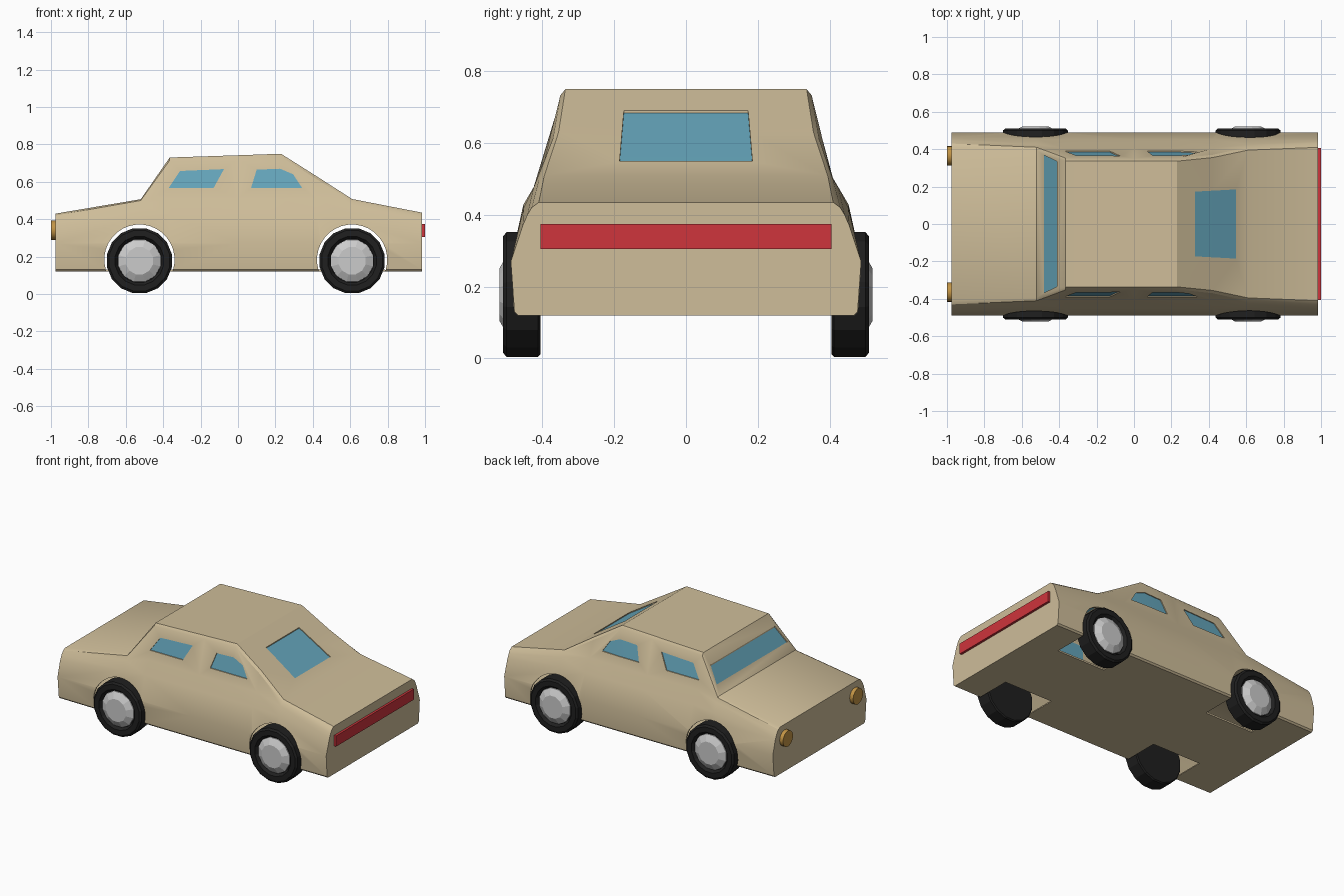
import bpy, bmesh
from math import cos, sin, pi, radians

if "Cube" in bpy.data.objects:
    bpy.data.objects.remove(bpy.data.objects["Cube"])


def material(name, rgb):
    m = bpy.data.materials.new(name)
    m.diffuse_color = (*rgb, 1)
    m.use_nodes = True
    m.node_tree.nodes["Principled BSDF"].inputs["Base Color"].default_value = m.diffuse_color
    return m


CREAM = material("cream paint", (0.62, 0.51, 0.32))
BLUE = material("blue glass", (0.13, 0.38, 0.50))
RED = material("red lamp", (0.62, 0.035, 0.045))
AMBER = material("amber lamp", (0.55, 0.30, 0.06))
BLACK = material("black rubber", (0.014, 0.014, 0.014))


def loft(bm, rings):
    """Skin a list of equal-length closed rings and cap both ends."""
    rows = [[bm.verts.new(p) for p in ring] for ring in rings]
    n = len(rows[0])
    for a, b in zip(rows, rows[1:]):
        for i in range(n):
            bm.faces.new((a[i], a[(i + 1) % n], b[(i + 1) % n], b[i]))
    bm.faces.new(rows[0])
    bm.faces.new(rows[-1])


def finish(bm, name, mat=None):
    bmesh.ops.recalc_face_normals(bm, faces=bm.faces)
    me = bpy.data.meshes.new(name)
    bm.to_mesh(me)
    bm.free()
    ob = bpy.data.objects.new(name, me)
    bpy.context.collection.objects.link(ob)
    if mat:
        me.materials.append(mat)
    return ob


def lathe(profile, sides, x, z, sign):
    """Rings of (radius, y) about an axis parallel to y."""
    return [[(x + r * sin(2 * pi * (i + 0.5) / sides), sign * y,
              z + r * cos(2 * pi * (i + 0.5) / sides)) for i in range(sides)]
            for r, y in profile]


def boolean(ob, cutter, op):
    m = ob.modifiers.new("cut", 'BOOLEAN')
    m.object, m.operation, m.solver = cutter, op, 'EXACT'


def apply_all(ob):
    bpy.context.view_layer.update()
    dg = bpy.context.evaluated_depsgraph_get()
    me = bpy.data.meshes.new_from_object(ob.evaluated_get(dg))
    ob.modifiers.clear()
    ob.data = me


def smooth(ob, angle):
    ob.data.shade_smooth()
    ob.data.set_sharp_from_angle(angle=radians(angle))


# Body cross-sections: x, sill y, then shoulder, belt, upper edge, top edge (y, z)
SECTIONS = [
    (-0.975, 0.475, (0.462, 0.365), (0.445, 0.40), (0.43, 0.42), (0.41, 0.43)),
    (-0.52, 0.48, (0.455, 0.42), (0.425, 0.475), (0.41, 0.50), (0.395, 0.507)),
    (-0.365, 0.48, (0.452, 0.43), (0.405, 0.51), (0.352, 0.715), (0.338, 0.73)),
    (0.0, 0.48, (0.452, 0.43), (0.405, 0.51), (0.350, 0.725), (0.336, 0.742)),
    (0.23, 0.48, (0.452, 0.43), (0.405, 0.51), (0.350, 0.733), (0.336, 0.75)),
    (0.42, 0.48, (0.452, 0.43), (0.405, 0.51), (0.370, 0.614), (0.355, 0.63)),
    (0.61, 0.48, (0.452, 0.42), (0.425, 0.475), (0.41, 0.497), (0.395, 0.508)),
    (0.985, 0.478, (0.455, 0.37), (0.442, 0.40), (0.43, 0.42), (0.41, 0.435)),
]


def body_shell(name, mat, thickness, offset):
    bm = bmesh.new()
    rings = []
    for x, sill, *upper in SECTIONS:
        half = [(sill - 0.01, 0.12), (sill, 0.13), (0.488, 0.27)] + upper
        rings.append([(x, y, z) for y, z in half] +
                     [(x, -y, z) for y, z in reversed(half)])
    loft(bm, rings)
    ob = finish(bm, name, mat)
    s = ob.modifiers.new("shell", 'SOLIDIFY')
    s.thickness, s.offset = thickness, offset
    return ob


# Window openings: side outlines run across the car, front and rear run vertically
SIDE_WINDOWS = [
    [(-0.37, 0.568), (-0.31, 0.658), (-0.075, 0.668), (-0.13, 0.568)],
    [(0.07, 0.568), (0.10, 0.665), (0.225, 0.67), (0.295, 0.64), (0.342, 0.568)],
]
bm = bmesh.new()
for poly in SIDE_WINDOWS:
    loft(bm, [[(x, y, z) for x, z in poly] for y in (-0.6, 0.6)])
for xa, ya, xb, yb in ((-0.482, 0.368, -0.413, 0.335), (0.545, 0.185, 0.325, 0.173)):
    poly = [(xa, -ya), (xa, ya), (xb, yb), (xb, -yb)]
    loft(bm, [[(x, y, z) for x, y in poly] for z in (0.46, 0.85)])
window_cutter = finish(bm, "window_cutter")

# Wheel arch openings
WHEEL_X, WHEEL_Z = (-0.527, 0.61), 0.178
bm = bmesh.new()
for x in WHEEL_X:
    for s in (-1, 1):
        loft(bm, lathe([(0.188, 0.24), (0.188, 0.6)], 32, x, 0.184, s))
arch_cutter = finish(bm, "arch_cutter")

# Hollow painted body with openings, and slightly recessed glass that follows it
body = body_shell("body", CREAM, 0.012, -1)
boolean(body, window_cutter, 'DIFFERENCE')
boolean(body, arch_cutter, 'DIFFERENCE')
glass = body_shell("windows", BLUE, 0.006, -3)
boolean(glass, window_cutter, 'INTERSECT')
for ob in (body, glass):
    apply_all(ob)
    smooth(ob, 28)
for ob in (window_cutter, arch_cutter):
    bpy.data.objects.remove(ob)

# Wheels: rubber tyre with a dished face, and a faceted domed hub
TYRE = [(0.170, 0.405), (0.177, 0.412), (0.177, 0.500), (0.165, 0.510),
        (0.132, 0.510), (0.118, 0.492)]
HUB = [(0.118, 0.480), (0.116, 0.497), (0.086, 0.514), (0.075, 0.520)]
for end, x in zip(("front", "rear"), WHEEL_X):
    for side, s in (("right", -1), ("left", 1)):
        for part, prof, n, mat in (("tyre", TYRE, 16, BLACK), ("hub", HUB, 12, None)):
            bm = bmesh.new()
            loft(bm, lathe(prof, n, x, WHEEL_Z, s))
            finish(bm, f"{end}_{side}_{part}", mat)

# Round headlights
for side, s in (("right", -1), ("left", 1)):
    bm = bmesh.new()
    loft(bm, [[(x, s * 0.365 + 0.052 * cos(2 * pi * i / 16), 0.342 + 0.052 * sin(2 * pi * i / 16))
               for i in range(16)] for x in (-1.0, -0.965)])
    smooth(finish(bm, f"{side}_headlight", AMBER), 30)

# Full-width tail light bar
bm = bmesh.new()
loft(bm, [[(x, -0.405, 0.305), (x, 0.405, 0.305), (x, 0.405, 0.375), (x, -0.405, 0.375)]
          for x in (0.975, 1.0)])
finish(bm, "tail_light", RED)
